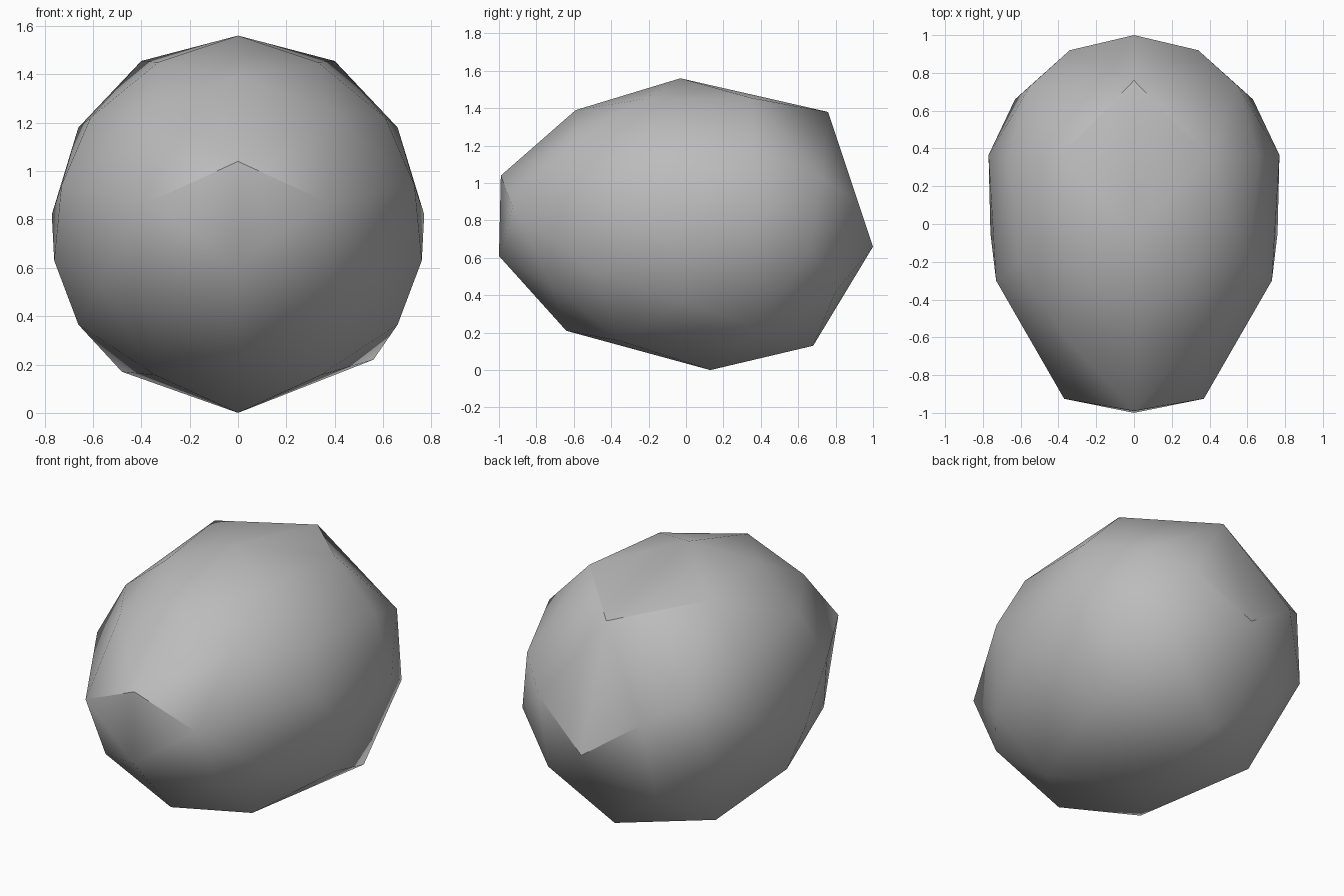
import bpy
import bmesh
import math

# Remove the default object
default_cube = bpy.data.objects.get("Cube")
if default_cube:
    bpy.data.objects.remove(default_cube, do_unlink=True)


def make_material(name, colour):
    """One flat colour for the viewport and for renders."""
    material = bpy.data.materials.new(name)
    material.use_nodes = True
    material.diffuse_color = colour
    shader = material.node_tree.nodes["Principled BSDF"]
    shader.inputs["Base Color"].default_value = colour
    shader.inputs["Roughness"].default_value = 0.9
    return material


# Silhouette of the boulder along its middle, as (y, z)
midline_profile = [
    (-.03, 1.56), (.76, 1.38), (1, .66), (.68, .13), (.13, 0),
    (-.64, .21), (-1, .61), (-.99, 1.04), (-.59, 1.39),
]

# Chipped corners of one flank, as (x, y, z), mirrored to the other
flank_corners = {
    "crown": [(.4, .35, 1.455), (.33, -.22, 1.45), (.38, -.58, 1.25)],
    "shoulder": [(.66, .36, 1.18), (.61, -.2, 1.22), (.55, .73, 1.03)],
    "waist": [(.73, -.3, .94), (.77, .365, .82), (.76, -.05, .63),
              (.63, .66, .65), (.34, .92, .9)],
    "nose": [(.37, -.925, .87), (.38, -.72, .46), (.57, -.5, .53)],
    "belly": [(.66, -.02, .365), (.34, -.35, .155), (.36, .8, .42)],
}

# Lower rear corners differ from side to side
rear_foot_corners = [(.56, .4, .22), (-.48, .4, .17)]


def build_boulder(name, material):
    """Wrap the corner points in faceted stone."""
    bm = bmesh.new()
    for y, z in midline_profile:
        bm.verts.new((0, y, z))
    for corners in flank_corners.values():
        for x, y, z in corners:
            for side in (-1, 1):
                bm.verts.new((side * x, y, z))
    for corner in rear_foot_corners:
        bm.verts.new(corner)

    hull = bmesh.ops.convex_hull(bm, input=bm.verts[:])
    unused = {item for item in hull["geom_interior"] + hull["geom_unused"]
              if isinstance(item, bmesh.types.BMVert)}
    bmesh.ops.delete(bm, geom=list(unused), context="VERTS")
    bmesh.ops.recalc_face_normals(bm, faces=bm.faces[:])

    mesh = bpy.data.meshes.new(name)
    bm.to_mesh(mesh)
    bm.free()
    mesh.materials.append(material)
    boulder = bpy.data.objects.new(name, mesh)
    bpy.context.collection.objects.link(boulder)
    return boulder


# Boulder with soft facets and crisp ridges
stone_grey = make_material("stone_grey", (.5, .5, .5, 1))
boulder = build_boulder("boulder", stone_grey)
bpy.ops.object.select_all(action="DESELECT")
boulder.select_set(True)
bpy.context.view_layer.objects.active = boulder
bpy.ops.object.shade_smooth_by_angle(angle=math.radians(35))
